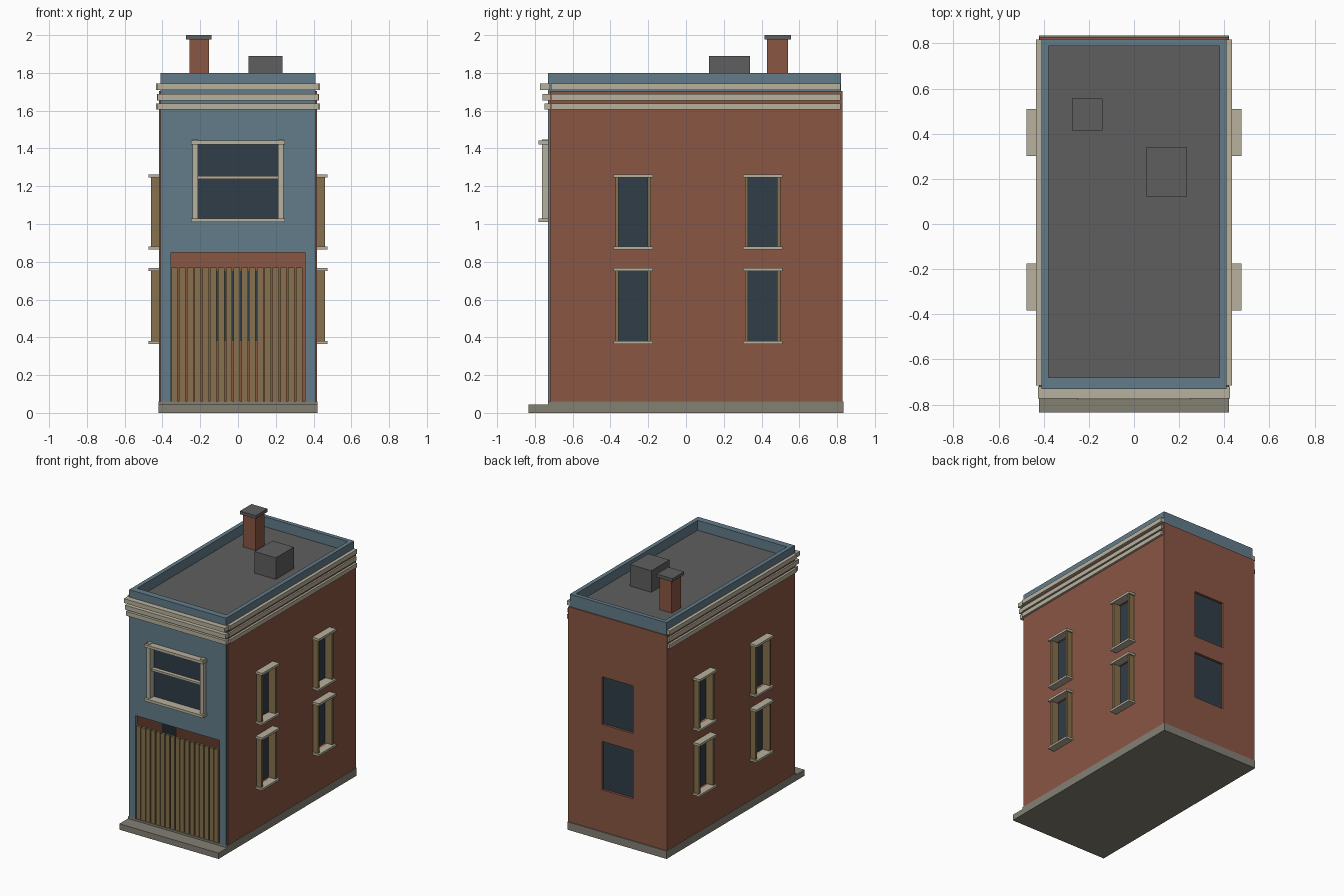
import bpy
import bmesh
from mathutils import Matrix, Vector

cube = bpy.data.objects.get("Cube")
if cube:
    bpy.data.objects.remove(cube, do_unlink=True)


def material(name, rgb):
    linear = [((c / 255 + 0.055) / 1.055) ** 2.4 for c in rgb] + [1]
    mat = bpy.data.materials.new(name)
    mat.use_nodes = True
    mat.diffuse_color = linear
    mat.node_tree.nodes["Principled BSDF"].inputs["Base Color"].default_value = linear
    return mat


BRICK = material("brick_red", (138, 86, 68))
BLUE = material("slate_blue", (98, 124, 138))
CREAM = material("cream_trim", (184, 177, 157))
WOOD = material("brown_wood", (134, 113, 77))
GLASS = material("dark_glass", (48, 61, 72))
GREY = material("roof_grey", (95, 95, 95))
STONE = material("base_stone", (131, 128, 116))


def boxes(name, mat, *spans):
    """One object from boxes given as (x0, x1, y0, y1, z0, z1)."""
    bm = bmesh.new()
    for x0, x1, y0, y1, z0, z1 in spans:
        centre = Vector((x0 + x1, y0 + y1, z0 + z1)) / 2
        size = (abs(x1 - x0), abs(y1 - y0), abs(z1 - z0), 1)
        bmesh.ops.create_cube(bm, size=1, matrix=Matrix.Translation(centre) @ Matrix.Diagonal(size))
    mesh = bpy.data.meshes.new(name)
    bm.to_mesh(mesh)
    bm.free()
    mesh.materials.append(mat)
    obj = bpy.data.objects.new(name, mesh)
    bpy.context.collection.objects.link(obj)
    return obj


def cut(obj, *spans):
    """Subtract each box span from the object."""
    for span in spans:
        cutter = boxes("cutter", obj.data.materials[0], span)
        cutter.hide_render = True
        mod = obj.modifiers.new("opening", "BOOLEAN")
        mod.operation = "DIFFERENCE"
        mod.solver = "EXACT"
        mod.object = cutter
        bpy.context.view_layer.objects.active = obj
        bpy.ops.object.modifier_apply(modifier=mod.name)
        bpy.data.objects.remove(cutter, do_unlink=True)


LEVELS = {"lower": (0.38, 0.75), "upper": (0.88, 1.245)}
BAYS = {"front": -0.28, "rear": 0.406}
SIDES = {"left": 1, "right": -1}

# Base and front step
boxes("base_slab", STONE, (-.42, .42, -.73, .835, 0, .06))
boxes("front_step", STONE, (-.42, .42, -.835, -.73, 0, .045))

# Hollow brick shell, open at the front, with window openings
shell = boxes("brick_walls", BRICK, (-.418, .418, -.72, .828, .05, 1.705))
cut(shell, (-.39, .39, -.8, .80, 0, 1.8))
for z0, z1 in LEVELS.values():
    cut(shell, (-.13, .13, .7, .9, z0, z1))
    for y in BAYS.values():
        cut(shell, (-.5, .5, y - .085, y + .085, z0, z1))

# Painted front with gate and window openings
front = boxes("blue_front", BLUE, (-.41, .41, -.73, -.70, .055, 1.70))
cut(front, (-.355, .355, -.8, -.6, 0, .85), (-.22, .22, -.8, -.6, 1.02, 1.43))

# Roof and parapet
boxes("roof", GREY, (-.389, .389, -.70, .80, 1.69, 1.725))
parapet = boxes("parapet", BLUE, (-.41, .41, -.73, .82, 1.695, 1.80))
cut(parapet, (-.378, .378, -.68, .788, 1.6, 1.9))

# Three cornice bands around the front and sides
for name, z, depth in (("low", 1.605, .75), ("middle", 1.655, .76), ("top", 1.71, .772)):
    out = .435 if name != "middle" else .43
    boxes("cornice_" + name, CREAM,
          (-.425, .425, -depth, -.72, z, z + .033),
          (.40, out, -.715, .818, z, z + .033),
          (-out, -.40, -.715, .818, z, z + .033))

# Side windows: glass, wooden posts, sill and lintel
for side, s in SIDES.items():
    for bay, y in BAYS.items():
        for level, (z0, z1) in LEVELS.items():
            tag = "_".join((side, bay, level))
            boxes("glass_" + tag, GLASS,
                  (s * .391, s * .40, y - .085, y + .085, z0, z1))
            boxes("posts_" + tag, WOOD,
                  *[(s * .40, s * .46, y + k * .077, y + k * .094, z0, z1) for k in (-1, 1)])
            boxes("sill_" + tag, CREAM,
                  (s * .40, s * .475, y - .104, y + .104, z0 - .016, z0))
            boxes("lintel_" + tag, CREAM,
                  (s * .40, s * .475, y - .104, y + .104, z1, z1 + .018))

# Plain recessed back windows
for level, (z0, z1) in LEVELS.items():
    boxes("back_glass_" + level, GLASS, (-.13, .13, .801, .81, z0, z1))

# Framed front window
boxes("front_glass", GLASS, (-.22, .22, -.715, -.707, 1.02, 1.43))
boxes("front_window_posts", CREAM,
      *[(k * .212, k * .24, -.763, -.71, 1.01, 1.448) for k in (-1, 1)])
boxes("front_window_rail", CREAM, (-.215, .215, -.745, -.71, 1.237, 1.253))
boxes("front_window_sill", CREAM, (-.25, .25, -.78, -.71, 1.01, 1.03))
boxes("front_window_lintel", CREAM, (-.25, .25, -.78, -.71, 1.422, 1.443))

# Gate of upright planks with narrow gaps
COUNT, PITCH = 17, .0412
boxes("plank_gate", WOOD,
      *[(-.353 + i * PITCH, -.353 + i * PITCH + .034, -.725, -.705, .055, .77)
        for i in range(COUNT)])

# Chimney with cap, and roof vent
boxes("chimney", BRICK, (-.257, -.153, .43, .54, 1.71, 1.98))
cap = boxes("chimney_cap", GREY, (-.275, -.14, .415, .556, 1.976, 2.0))
boxes("roof_vent", GREY, (.055, .235, .122, .34, 1.71, 1.89))
